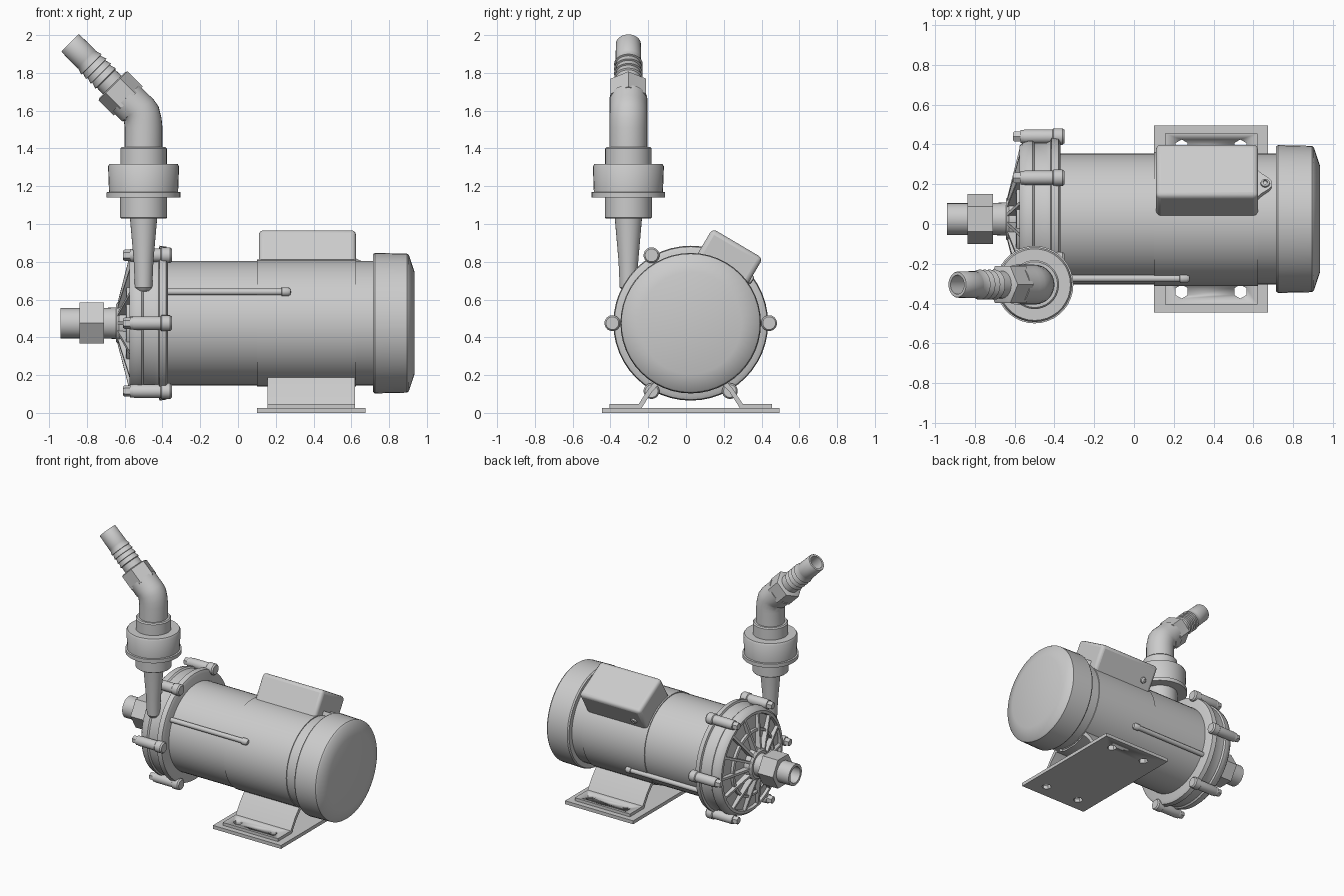
import bpy, bmesh
from math import pi, sin, cos, radians
from mathutils import Matrix, Vector

if "Cube" in bpy.data.objects:
    bpy.data.objects.remove(bpy.data.objects["Cube"])

CY, CZ = 0.025, 0.475                                   # motor axis
T = Matrix.Translation
def R(deg, axis): return Matrix.Rotation(radians(deg), 4, axis)
AXIS = T((0, CY, CZ))
ALONG_X = AXIS @ R(90, 'Y')                             # local z -> world x
OUT = (-0.5, -0.305)                                    # discharge axis


def finish(name, bm, angle=35):
    bmesh.ops.remove_doubles(bm, verts=bm.verts, dist=1e-5)
    bmesh.ops.recalc_face_normals(bm, faces=bm.faces)
    me = bpy.data.meshes.new(name)
    bm.to_mesh(me)
    bm.free()
    ob = bpy.data.objects.new(name, me)
    bpy.context.collection.objects.link(ob)
    bpy.ops.object.select_all(action='DESELECT')
    ob.select_set(True)
    bpy.context.view_layer.objects.active = ob
    bpy.ops.object.shade_smooth_by_angle(angle=radians(angle))
    return ob


def skin(bm, rings):
    for a, b in zip(rings, rings[1:]):
        n = len(a)
        for i in range(n):
            bm.faces.new((a[i], a[(i + 1) % n], b[(i + 1) % n], b[i]))


def lathe(name, profile, mats, seg=40, phase=0.0):
    """Turn (position, radius) points around local z, once per matrix."""
    bm = bmesh.new()
    for m in mats:
        skin(bm, [[bm.verts.new(m @ Vector((r * cos(2 * pi * i / seg + phase),
                                            r * sin(2 * pi * i / seg + phase), t)))
                   for i in range(seg)] for t, r in profile])
    bmesh.ops.dissolve_degenerate(bm, edges=bm.edges, dist=1e-6)
    return finish(name, bm)


def prism(name, pts, depth, mats):
    """Extrude a local xy outline along z, once per matrix."""
    bm = bmesh.new()
    for m in mats:
        lo, hi = [[bm.verts.new(m @ Vector((x, y, s * depth / 2))) for x, y in pts] for s in (-1, 1)]
        skin(bm, [lo, hi])
        bm.faces.new(lo)
        bm.faces.new(hi)
    return finish(name, bm)


def bevel(ob, width, seg=3):
    mod = ob.modifiers.new('bevel', 'BEVEL')
    mod.width, mod.segments, mod.limit_method = width, seg, 'ANGLE'


def rect(x0, x1, y0, y1): return [(x0, y0), (x1, y0), (x1, y1), (x0, y1)]


# motor housing, mounting band and fan cover
lathe('motor_housing', [(-0.40, 0), (-0.40, 0.33), (0.73, 0.33), (0.73, 0)], [ALONG_X], 48)
lathe('motor_band', [(0.10, 0.32), (0.10, 0.336), (0.625, 0.336), (0.625, 0.32)], [ALONG_X], 48)
lathe('fan_cover', [(0.715, 0.3), (0.715, 0.365), (0.725, 0.372), (0.895, 0.368), (0.905, 0.36),
                    (0.935, 0.27), (0.935, 0)], [ALONG_X], 48)

# junction box tilted toward the back, with end tab and screws
TILT = AXIS @ R(-30.5, 'X')
jb = prism('junction_box', rect(0.11, 0.625, -0.155, 0.155), 0.24, [TILT @ T((0, 0, 0.37))])
bevel(jb, 0.025)
prism('junction_box_tab', [(0.61, -0.09), (0.64, -0.06), (0.675, -0.035), (0.692, -0.015), (0.692, 0.015),
                           (0.675, 0.035), (0.64, 0.06), (0.61, 0.09)], 0.03, [TILT @ T((0, 0, 0.338))])
lathe('junction_box_screws', [(0, 0), (0, 0.024), (0.012, 0.022), (0.016, 0.012), (0.01, 0.01), (0.01, 0)],
      [TILT @ T((0.66, 0, 0.35)), TILT @ T((0.2, 0.153, 0.36)) @ R(-90, 'X')], 16)

# tie rods along the motor, on opposite sides
lathe('tie_rods', [(-0.4, 0), (-0.4, 0.018), (0.23, 0.018), (0.232, 0.024), (0.265, 0.024),
                   (0.278, 0.015), (0.28, 0)],
      [AXIS @ R(a, 'X') @ T((0, 0.342, 0)) @ R(90, 'Y') for a in (151, -29)], 14)

# base plate and bent bracket, drilled for four hex holes
YZX = Matrix(((0, 0, 1, 0.388), (1, 0, 0, CY), (0, 1, 0, 0), (0, 0, 0, 1)))
plate = prism('base_plate', rect(0.10, 0.675, -0.47, 0.47), 0.026, [T((0, CY, 0.013))])
half = [(0.43, 0.026), (0.43, 0.048), (0.275, 0.048), (0.225, 0.125), (0.17, 0.19), (0.06, 0.15)]
under = [(0.06, 0.13), (0.155, 0.165), (0.205, 0.112), (0.26, 0.026)]
loop = half + under
bracket = prism('motor_bracket', half + [(-y, z) for y, z in half[::-1]] +
                [(-y, z) for y, z in under[::-1]] + under, 0.465, [YZX])
holes = lathe('bolt_hole_cutter', [(-0.05, 0), (-0.05, 0.035), (0.1, 0.035), (0.1, 0)],
              [T((x, CY + s * 0.365, 0)) for x in (0.24, 0.535) for s in (-1, 1)], 6, pi / 6)
holes.hide_render = True
holes.hide_set(True)
for ob in (plate, bracket):
    mod = ob.modifiers.new('holes', 'BOOLEAN')
    mod.object, mod.solver = holes, 'EXACT'

# pump casing with rims and recessed conical front
lathe('pump_casing', [(-0.37, 0), (-0.37, 0.385), (-0.38, 0.405), (-0.415, 0.41), (-0.42, 0.395), (-0.44, 0.385),
                      (-0.50, 0.385), (-0.51, 0.395), (-0.53, 0.395), (-0.56, 0.385), (-0.575, 0.37),
                      (-0.575, 0.35), (-0.555, 0.345), (-0.59, 0.12), (-0.63, 0.115), (-0.645, 0.10),
                      (-0.645, 0)], [ALONG_X], 48)
spokes = [AXIS @ R(360 / 14 * i, 'X') for i in range(14)]
prism('cover_ribs', [(-0.54, 0.36), (-0.575, 0.36), (-0.64, 0.10), (-0.56, 0.10)], 0.018, spokes)
lathe('cover_ring', [(-0.56, 0.25), (-0.59, 0.25), (-0.594, 0.232), (-0.56, 0.232), (-0.56, 0.25)], [ALONG_X], 40)

# six casing bolts in bosses
ring = [AXIS @ R(60 * i, 'X') @ T((0, 0.415, 0)) @ R(90, 'Y') for i in range(6)]
lathe('bolt_bosses', [(-0.56, 0), (-0.56, 0.033), (-0.55, 0.036), (-0.41, 0.036), (-0.405, 0.042), (-0.36, 0.042),
                      (-0.35, 0.034), (-0.35, 0)], ring, 18)
lathe('bolt_washers', [(-0.555, 0), (-0.555, 0.034), (-0.572, 0.034), (-0.572, 0)], ring, 18)
lathe('bolt_heads', [(-0.57, 0), (-0.57, 0.03), (-0.60, 0.03), (-0.608, 0.024), (-0.608, 0)], ring, 6)

# suction inlet: neck, hex nut and open pipe
lathe('inlet_pipe', [(-0.62, 0), (-0.62, 0.085), (-0.72, 0.08), (-0.94, 0.08), (-0.94, 0.06),
                     (-0.70, 0.06), (-0.70, 0)], [ALONG_X], 28)
lathe('inlet_hex_nut', [(-0.71, 0.07), (-0.71, 0.125), (-0.838, 0.125), (-0.838, 0.07)], [ALONG_X], 6, pi / 6)

# discharge: tapered neck and union
UP = T((*OUT, 0))
lathe('outlet_neck', [(0.64, 0), (0.645, 0.03), (0.665, 0.046), (0.80, 0.052), (1.03, 0.072), (1.04, 0)], [UP], 28)
lathe('outlet_union', [(1.03, 0), (1.03, 0.12), (1.035, 0.125), (1.14, 0.125), (1.14, 0.195), (1.168, 0.195),
                       (1.17, 0.183), (1.305, 0.188), (1.318, 0.18), (1.318, 0.123), (1.40, 0.123),
                       (1.408, 0.115), (1.408, 0)], [UP], 36)

# 45 degree elbow swept through a short bend
bm = bmesh.new()
BEND = 1.57
stations = [(0, 1.40, 0), (0, 1.51, 0), (-0.003, 1.54, 11), (-0.012, 1.582, 22.5), (-0.03, 1.604, 34),
            (-0.043, BEND + 0.043, 45), (-0.095, BEND + 0.095, 45)]
rings = []
for dx, z, tilt in stations:
    m = T((OUT[0] + dx, OUT[1], z)) @ R(-tilt, 'Y')
    rings.append([bm.verts.new(m @ Vector((0.1 * cos(2 * pi * i / 28), 0.1 * sin(2 * pi * i / 28), 0)))
                  for i in range(28)])
skin(bm, rings)
bm.faces.new(rings[0])
bm.faces.new(rings[-1])
finish('outlet_elbow', bm)

# hex shoulder and barbed hose tail
TAIL = T((*OUT, BEND)) @ R(-45, 'Y')
lathe('hose_hex', [(0.115, 0), (0.115, 0.108), (0.228, 0.108), (0.235, 0.095), (0.235, 0)], [TAIL], 6)
barbs = [p for i in range(4) for p in ((0.285 + i * 0.035, 0.076), (0.318 + i * 0.035, 0.066))]
lathe('hose_tail', [(0.22, 0), (0.22, 0.07), (0.28, 0.068)] + barbs +
      [(0.43, 0.068), (0.545, 0.066), (0.55, 0.063), (0.55, 0.048), (0.3, 0.048), (0.3, 0)], [TAIL], 28)
